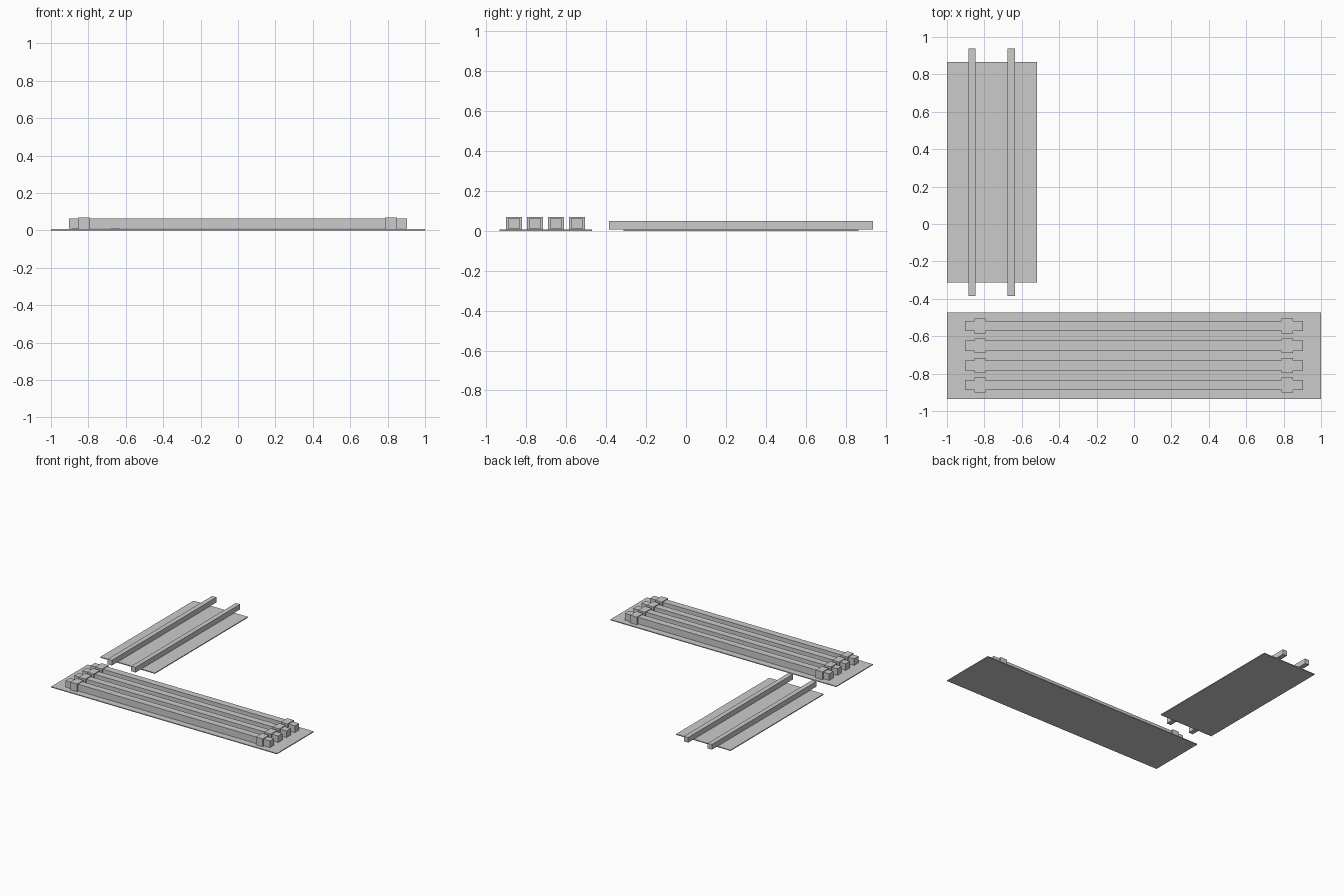
import bpy
import bmesh

if "Cube" in bpy.data.objects:
    bpy.data.objects.remove(bpy.data.objects["Cube"])

grey = bpy.data.materials.new("plain_grey")
grey.diffuse_color = (0.6, 0.6, 0.6, 1)
grey.use_nodes = True
grey.node_tree.nodes["Principled BSDF"].inputs["Base Color"].default_value = grey.diffuse_color


def box(name, x, y, z):
    """Axis-aligned box from (low, high) ranges."""
    bm = bmesh.new()
    bmesh.ops.create_cube(bm, size=1)
    for v in bm.verts:
        for i, (low, high) in enumerate((x, y, z)):
            v.co[i] = high if v.co[i] > 0 else low
    mesh = bpy.data.meshes.new(name)
    bm.to_mesh(mesh)
    bm.free()
    mesh.materials.append(grey)
    obj = bpy.data.objects.new(name, mesh)
    bpy.context.collection.objects.link(obj)
    return obj


# Thin base sheets
box("long_sheet", (-1, 1), (-0.935, -0.472), (0, 0.007))
box("side_sheet", (-1, -0.518), (-0.312, 0.865), (0, 0.007))

# Four beams, each with a sleeve near both ends
for i in range(4):
    y = -0.861 + 0.105 * i
    box("beam", (-0.904, 0.904), (y - 0.027, y + 0.027), (0.01, 0.063))
    for x in (-0.824, 0.819):
        box("sleeve", (x - 0.03, x + 0.03), (y - 0.04, y + 0.04), (0.007, 0.069))

# Two rails overhanging the side sheet
for x in (-0.866, -0.656):
    box("rail", (x - 0.019, x + 0.019), (-0.386, 0.937), (0.007, 0.048))
